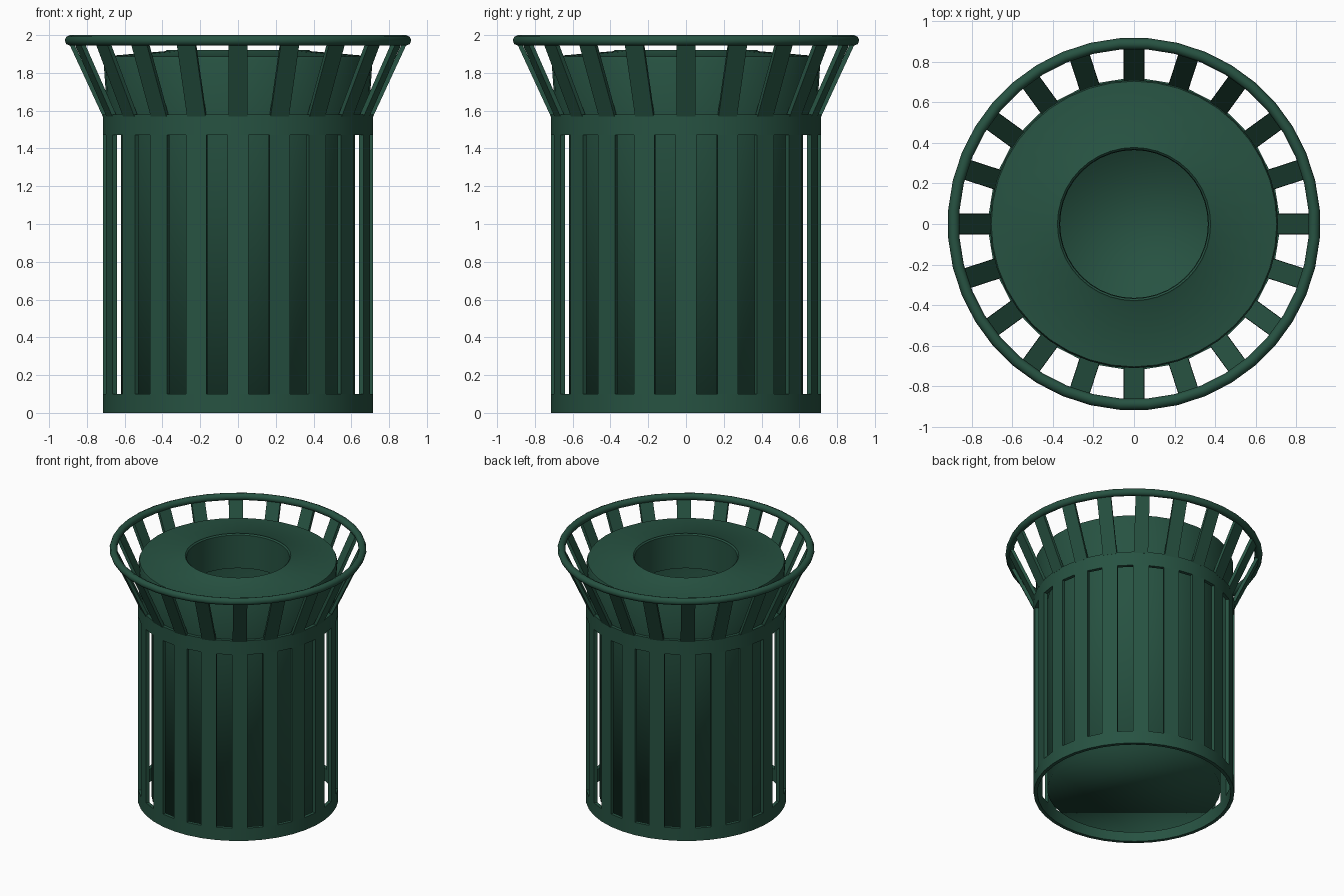
import bpy, bmesh, math

if "Cube" in bpy.data.objects:
    bpy.data.objects.remove(bpy.data.objects["Cube"])

green = bpy.data.materials.new("dark_green")
green.diffuse_color = (0.020, 0.085, 0.054, 1)
green.use_nodes = True
green.node_tree.nodes["Principled BSDF"].inputs["Base Color"].default_value = green.diffuse_color
COUNT = 20                      # slats around the can
STEP = 2 * math.pi / COUNT


def finish(bm, name, angle=35):
    bmesh.ops.recalc_face_normals(bm, faces=bm.faces)
    me = bpy.data.meshes.new(name)
    bm.to_mesh(me)
    bm.free()
    me.materials.append(green)
    ob = bpy.data.objects.new(name, me)
    bpy.context.collection.objects.link(ob)
    bpy.ops.object.select_all(action='DESELECT')
    ob.select_set(True)
    bpy.context.view_layer.objects.active = ob
    bpy.ops.object.shade_smooth_by_angle(angle=math.radians(angle))
    return ob


def lathe(name, profile, sides, phase=0.0, closed=True, cap=False, angle=35):
    """Revolve (radius, z) points about z; cap fills the first ring."""
    bm = bmesh.new()
    rings = []
    for r, z in profile:
        rings.append([bm.verts.new((r * math.cos(phase + 2 * math.pi * i / sides),
                                    r * math.sin(phase + 2 * math.pi * i / sides), z))
                      for i in range(sides)])
    n = len(rings)
    for k in range(n if closed else n - 1):
        a, b = rings[k], rings[(k + 1) % n]
        for i in range(sides):
            j = (i + 1) % sides
            bm.faces.new((a[i], a[j], b[j], b[i]))
    if cap:
        bm.faces.new(rings[0])
    return finish(bm, name, angle)


def slats(name, inner_low, outer_low, z_low, inner_top, outer_top, z_top, half_low, half_top):
    """Ring of slats; half_* are half angles at the two ends."""
    bm = bmesh.new()
    for i in range(COUNT):
        a = i * STEP
        ends = []
        for ri, ro, z, h in ((inner_low, outer_low, z_low, half_low),
                             (inner_top, outer_top, z_top, half_top)):
            ends.append([bm.verts.new((r * math.cos(a + s * h), r * math.sin(a + s * h), z))
                         for r, s in ((ri, -1), (ro, -1), (ro, 1), (ri, 1))])
        lo, hi = ends
        bm.faces.new(lo)
        bm.faces.new(hi)
        for k in range(4):
            m = (k + 1) % 4
            bm.faces.new((lo[k], lo[m], hi[m], hi[k]))
    return finish(bm, name)


R_OUT, R_IN = 0.718, 0.692
HALF = STEP / 4

# Solid bands at the foot and the shoulder
lathe("bottom_band", [(R_IN, 0), (R_OUT, 0), (R_OUT, 0.10), (R_IN, 0.10)], 40, HALF)
lathe("shoulder_band", [(R_IN, 1.47), (R_OUT, 1.47), (R_OUT, 1.58), (R_IN, 1.58)], 40, HALF)

# Upright slats and flared slats
slats("body_slats", R_IN, R_OUT, 0.10, R_IN, R_OUT, 1.47, HALF, HALF)
slats("flared_slats", R_IN, R_OUT, 1.57, 0.872, 0.898, 1.96,
      0.051 / R_OUT, 0.051 / 0.898)

# Rolled top rim
lathe("top_rim", [(0.892 + 0.028 * math.cos(t * math.pi / 4),
                   1.972 + 0.028 * math.sin(t * math.pi / 4)) for t in range(8)], 40, HALF,
      angle=50)

# Inner bin with closed floor
lathe("inner_bin", [(0.62, 0.03), (0.62, 1.58)], 40, closed=False, cap=True, angle=180)

# Lid: skirt, gently sloping top, raised lip and throat
lathe("lid", [(0.692, 1.57), (0.712, 1.87), (0.705, 1.888), (0.385, 1.915),
              (0.378, 1.92), (0.368, 1.91), (0.365, 1.65)], 40, closed=False)
